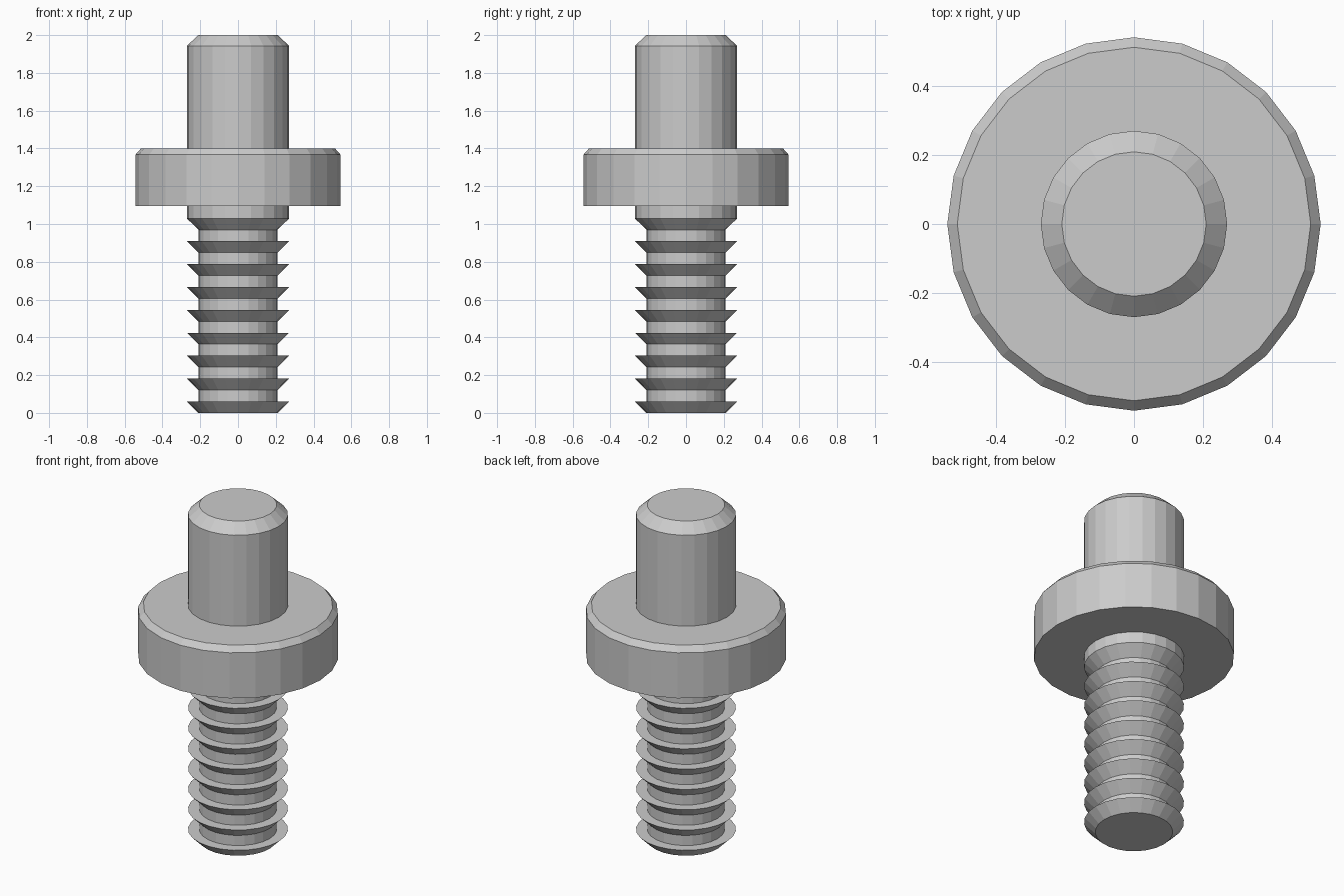
import bpy
import bmesh
from math import cos, sin, tau

SIDES = 24
CORE, SHAFT, FLANGE = 0.21, 0.271, 0.543
FLANGE_BOTTOM, FLANGE_TOP = 1.095, 1.4

cube = bpy.data.objects.get("Cube")
if cube:
    bpy.data.objects.remove(cube, do_unlink=True)

GREY = (0.6, 0.6, 0.6, 1)
steel = bpy.data.materials.new("plain grey")
steel.use_nodes = True
steel.diffuse_color = GREY
steel.node_tree.nodes["Principled BSDF"].inputs["Base Color"].default_value = GREY


def lathe(name, profile, cap_start=False, cap_end=False):
    """Revolve (radius, z) points, listed from bottom to top, about the z axis."""
    bm = bmesh.new()
    rings = [[bm.verts.new((r * cos(tau * i / SIDES), r * sin(tau * i / SIDES), z))
              for i in range(SIDES)] for r, z in profile]
    for low, high in zip(rings, rings[1:]):
        for i in range(SIDES):
            j = (i + 1) % SIDES
            bm.faces.new((low[i], low[j], high[j], high[i]))
    if cap_start:
        bm.faces.new(rings[0][::-1])
    if cap_end:
        bm.faces.new(rings[-1])
    mesh = bpy.data.meshes.new(name)
    bm.to_mesh(mesh)
    bm.free()
    mesh.materials.append(steel)
    obj = bpy.data.objects.new(name, mesh)
    bpy.context.collection.objects.link(obj)
    return obj


# Grooved shank: each rib flares upward to a flat ledge, then steps in to the core
GROOVES = 8
step = 1.03 / (2 * GROOVES + 1)
shank = [(CORE, 0)]
for k in range(GROOVES):
    ledge = (2 * k + 1) * step
    shank += [(SHAFT, ledge), (CORE, ledge), (CORE, ledge + step)]
# Plain neck under the flange
shank += [(SHAFT, 1.03), (SHAFT, FLANGE_BOTTOM)]
lathe("threaded_shank", shank, cap_start=True)

# Wide collar with a small bevel on its upper rim
lathe("flange", [(SHAFT, FLANGE_BOTTOM), (FLANGE, FLANGE_BOTTOM), (FLANGE, 1.367),
                 (0.514, FLANGE_TOP), (SHAFT, FLANGE_TOP)])

# Upper pin with a bevelled tip
lathe("upper_pin", [(SHAFT, FLANGE_TOP), (SHAFT, 1.943), (CORE, 2)], cap_end=True)
